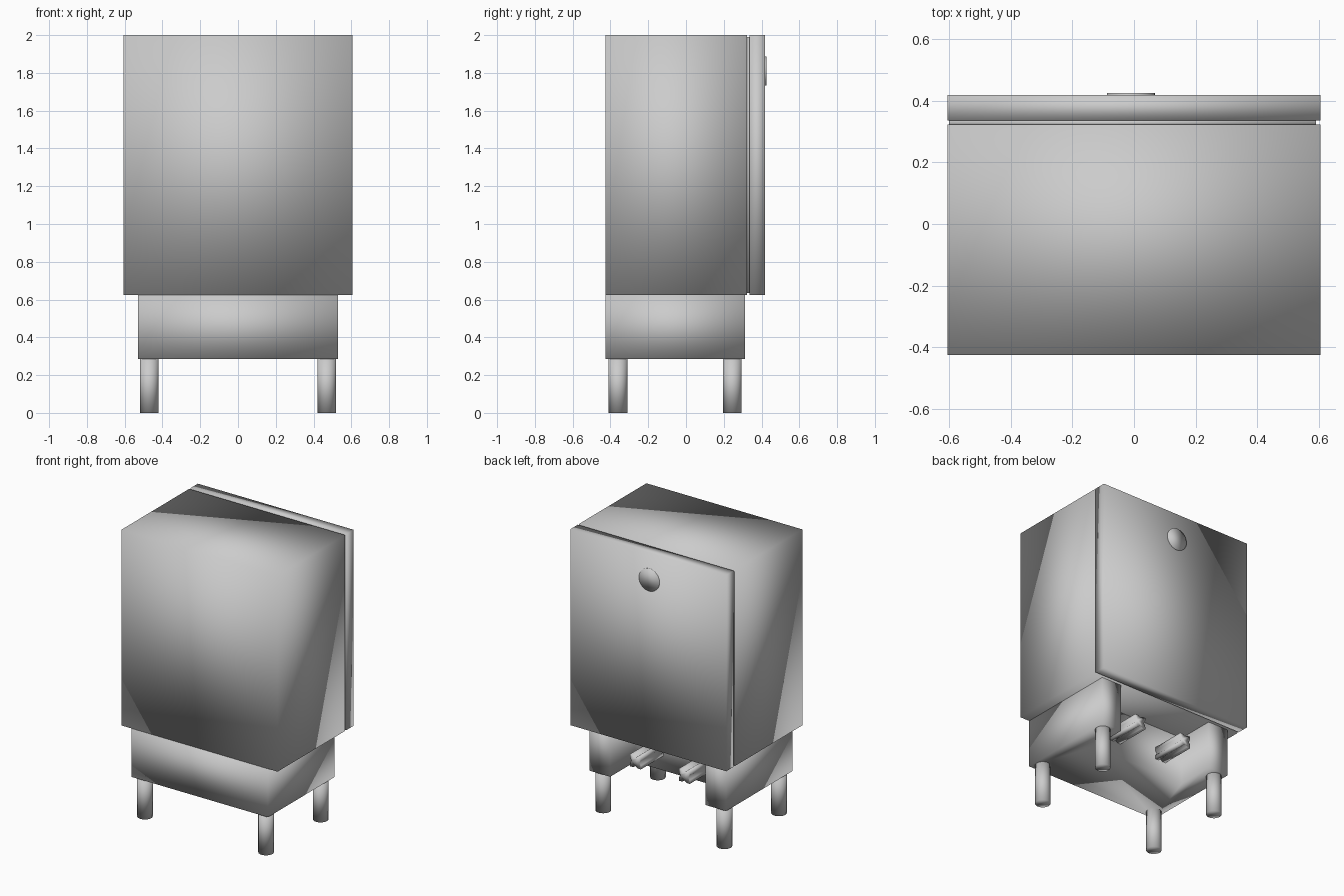
import bpy, bmesh, math
from mathutils import Matrix

cube = bpy.data.objects.get("Cube")
if cube:
    bpy.data.objects.remove(cube, do_unlink=True)

grey = bpy.data.materials.new("plain_grey")
grey.use_nodes = True
color = (0.6, 0.6, 0.6, 1)
grey.diffuse_color = color
grey.node_tree.nodes["Principled BSDF"].inputs["Base Color"].default_value = color


def finish(name, bm):
    """Turn a bmesh into a softly shaded object."""
    bmesh.ops.recalc_face_normals(bm, faces=bm.faces)
    for f in bm.faces:
        f.smooth = True
    mesh = bpy.data.meshes.new(name)
    bm.to_mesh(mesh)
    bm.free()
    mesh.materials.append(grey)
    obj = bpy.data.objects.new(name, mesh)
    bpy.context.collection.objects.link(obj)
    return obj


def box(name, x, y, z):
    bm = bmesh.new()
    bmesh.ops.create_cube(bm, size=1)
    for v in bm.verts:
        for i, (lo, hi) in enumerate((x, y, z)):
            v.co[i] = lo if v.co[i] < 0 else hi
    return finish(name, bm)


def prism(name, points, depth):
    """Extrude a closed outline of 3D points along a vector."""
    bm = bmesh.new()
    face = bm.faces.new([bm.verts.new(p) for p in points])
    new = bmesh.ops.extrude_face_region(bm, geom=[face], use_keep_orig=True)
    moved = [g for g in new["geom"] if isinstance(g, bmesh.types.BMVert)]
    bmesh.ops.translate(bm, verts=moved, vec=depth)
    return finish(name, bm)


def cylinder(name, center, radius, length, turn=0, sides=32):
    bm = bmesh.new()
    bmesh.ops.create_cone(bm, cap_ends=True, segments=sides, radius1=radius,
                          radius2=radius, depth=length,
                          matrix=Matrix.Translation(center) @ Matrix.Rotation(turn, 4, "X"))
    return finish(name, bm)


# Cabinet body, recessed seal and door
W, BASE, TOP = 0.605, 0.625, 2.0
box("cabinet_body", (-W, W), (-0.425, 0.322), (BASE, TOP))
box("door_seal", (-W + 0.005, 0.59), (0.318, 0.338), (BASE + 0.01, TOP - 0.01))
box("door", (-W, W), (0.335, 0.418), (BASE, TOP))

# Round badge on the door
cylinder("door_disc", (-0.01, 0.418, 1.81), 0.078, 0.014, math.pi / 2)

# Plinth with a notch open to the back
outer, inner, front, back, notch, low = 0.53, 0.37, -0.425, 0.312, 0.04, 0.285
half = [(outer, front), (outer, back), (inner, back), (inner, notch)]
outline = half + [(-x, y) for x, y in reversed(half)]
prism("plinth", [(x, y, low) for x, y in outline], (0, 0, BASE - low))

# Legs and the fluted stubs inside the notch
for side, label in ((1, "left"), (-1, "right")):
    cylinder(f"front_leg_{label}", (side * 0.47, -0.36, 0.145), 0.05, 0.29)
    cylinder(f"back_leg_{label}", (side * 0.47, 0.245, 0.145), 0.05, 0.29)
    star = []
    for i in range(16):
        a = math.tau * i / 16 + math.pi / 4
        r = 0.03 + 0.03 * abs(math.cos(2 * (a - math.pi / 4))) ** 2
        star.append((side * 0.19 + r * math.cos(a), notch, 0.43 + r * math.sin(a)))
    prism(f"stub_{label}", star, (0, 0.25, 0))
